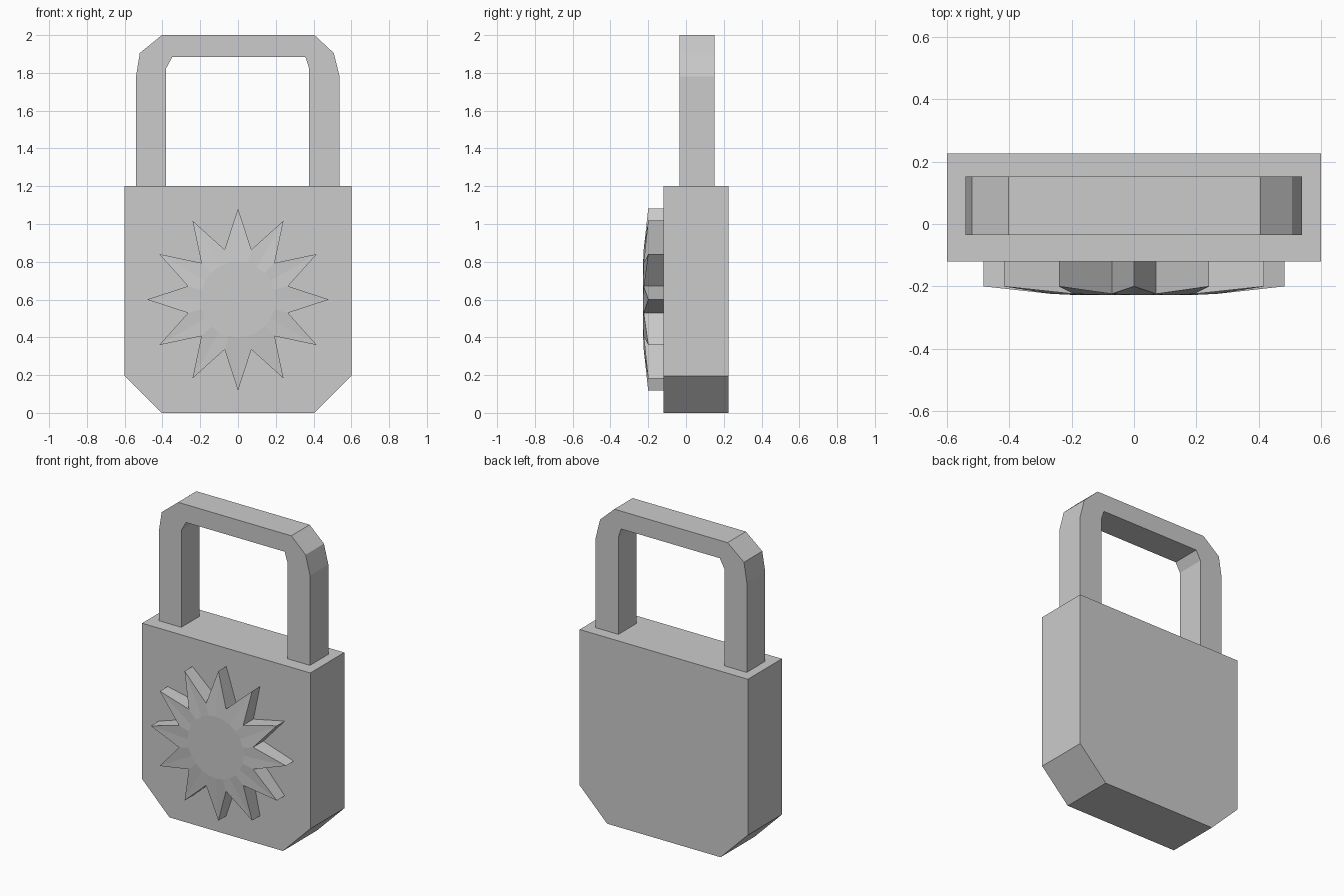
import bpy, bmesh
from math import sin, cos, pi

if "Cube" in bpy.data.objects:
    bpy.data.objects.remove(bpy.data.objects["Cube"])


def finish(bm, name):
    bmesh.ops.recalc_face_normals(bm, faces=bm.faces)
    mesh = bpy.data.meshes.new(name)
    bm.to_mesh(mesh)
    bm.free()
    obj = bpy.data.objects.new(name, mesh)
    bpy.context.collection.objects.link(obj)
    return obj


def extrude_profile(name, points, y0, y1):
    """Extrude an (x, z) outline along y."""
    bm = bmesh.new()
    face = bm.faces.new([bm.verts.new((x, y0, z)) for x, z in points])
    new = bmesh.ops.extrude_face_region(bm, geom=[face])["geom"]
    moved = [v for v in new if isinstance(v, bmesh.types.BMVert)]
    bmesh.ops.translate(bm, verts=moved, vec=(0, y1 - y0, 0))
    return finish(bm, name)


# Body with cut lower corners
extrude_profile("lock_body", [(-0.6, 1.2), (-0.6, 0.195), (-0.405, 0),
                              (0.405, 0), (0.6, 0.195), (0.6, 1.2)], -0.12, 0.226)

# Shackle: outer outline up and over, then back along the inner one
outer = [(-0.54, 1.2), (-0.54, 1.78), (-0.52, 1.905), (-0.403, 2.0),
         (0.405, 2.0), (0.507, 1.905), (0.538, 1.78), (0.538, 1.2)]
inner = [(0.376, 1.2), (0.376, 1.825), (0.357, 1.885),
         (-0.347, 1.885), (-0.38, 1.825), (-0.38, 1.2)]
extrude_profile("shackle", outer + inner, -0.035, 0.152)

# Star dial: twelve points sloping back from a flat centre disc
POINTS, CENTRE_Z = 12, 0.6
N = POINTS * 2
bm = bmesh.new()


def ring(tip, valley):
    """Tip and valley are (radius, y) pairs, used alternately."""
    verts = []
    for i in range(N):
        r, y = valley if i % 2 else tip
        a = i * 2 * pi / N
        verts.append(bm.verts.new((r * sin(a), y, CENTRE_Z + r * cos(a))))
    return verts


rings = [ring((0.482, -0.12), (0.274, -0.12)),
         ring((0.482, -0.2), (0.274, -0.224)),
         ring((0.2, -0.227), (0.2, -0.227))]
for a, b in zip(rings, rings[1:]):
    for i in range(N):
        j = (i + 1) % N
        bm.faces.new((a[i], a[j], b[j], b[i]))
bm.faces.new(rings[0])
bm.faces.new(rings[-1])
finish(bm, "star_dial")
